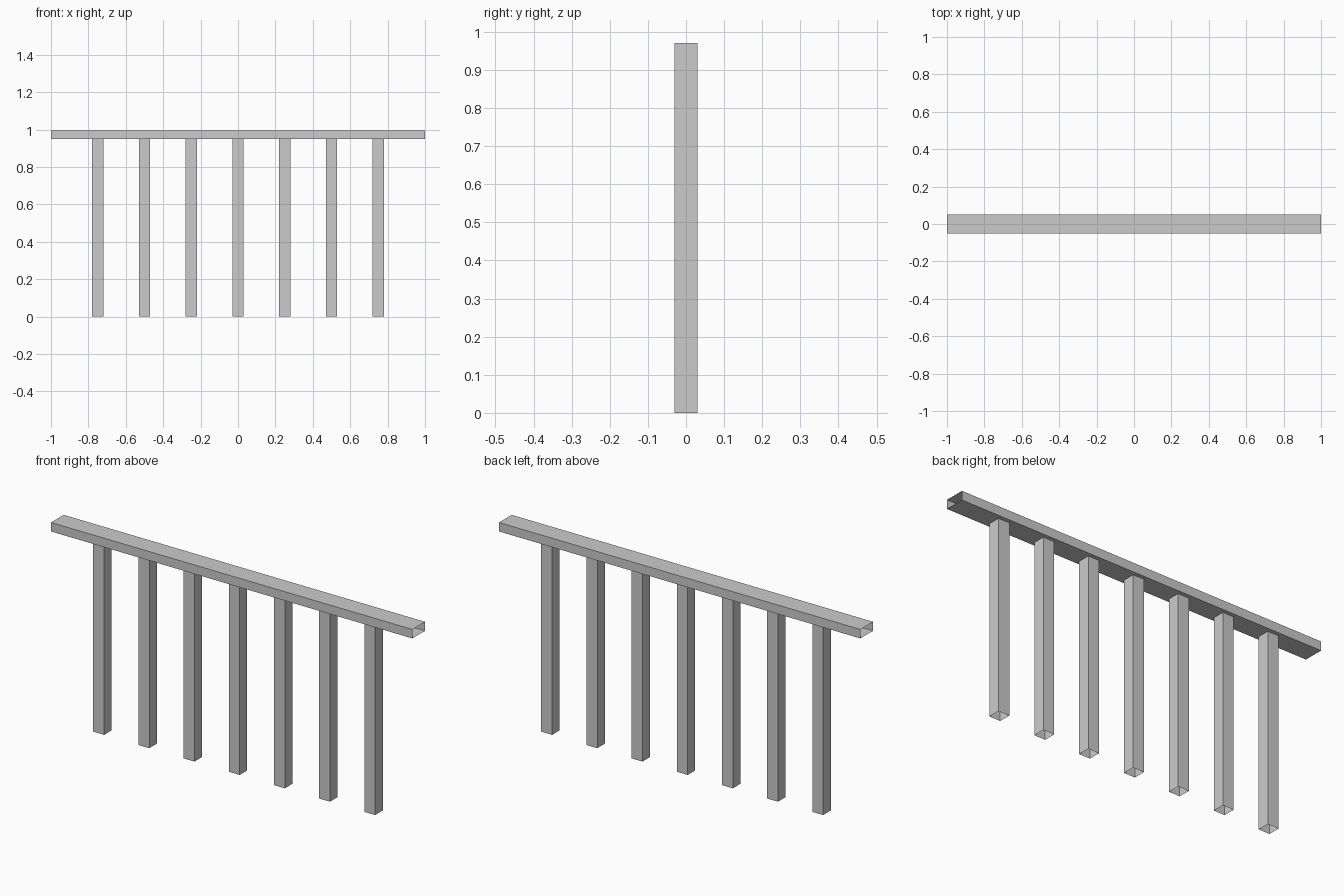
import bpy
import bmesh
from mathutils import Matrix

if "Cube" in bpy.data.objects:
    bpy.data.objects.remove(bpy.data.objects["Cube"])


def open_tube(name, centre, size, axis):
    """Box-section tube: a scaled cube with its two end faces along axis removed."""
    bm = bmesh.new()
    bmesh.ops.create_cube(bm, size=1, matrix=Matrix.Diagonal((*size, 1)))
    bm.normal_update()
    ends = [f for f in bm.faces if abs(f.normal[axis]) > 0.9]
    bmesh.ops.delete(bm, geom=ends, context='FACES_ONLY')
    mesh = bpy.data.meshes.new(name)
    bm.to_mesh(mesh)
    bm.free()
    obj = bpy.data.objects.new(name, mesh)
    obj.location = centre
    bpy.context.collection.objects.link(obj)
    return obj


# Handrail, open at both ends
RAIL_BOTTOM, RAIL_TOP = 0.95, 0.995
open_tube("handrail", (0, 0, (RAIL_BOTTOM + RAIL_TOP) / 2),
          (2, 0.1, RAIL_TOP - RAIL_BOTTOM), axis=0)

# Seven balusters, reaching a little way into the handrail
POST_HEIGHT = 0.97
for i in range(7):
    open_tube(f"baluster_{i + 1}", (-0.75 + 0.25 * i, 0, POST_HEIGHT / 2),
              (0.06, 0.06, POST_HEIGHT), axis=2)
